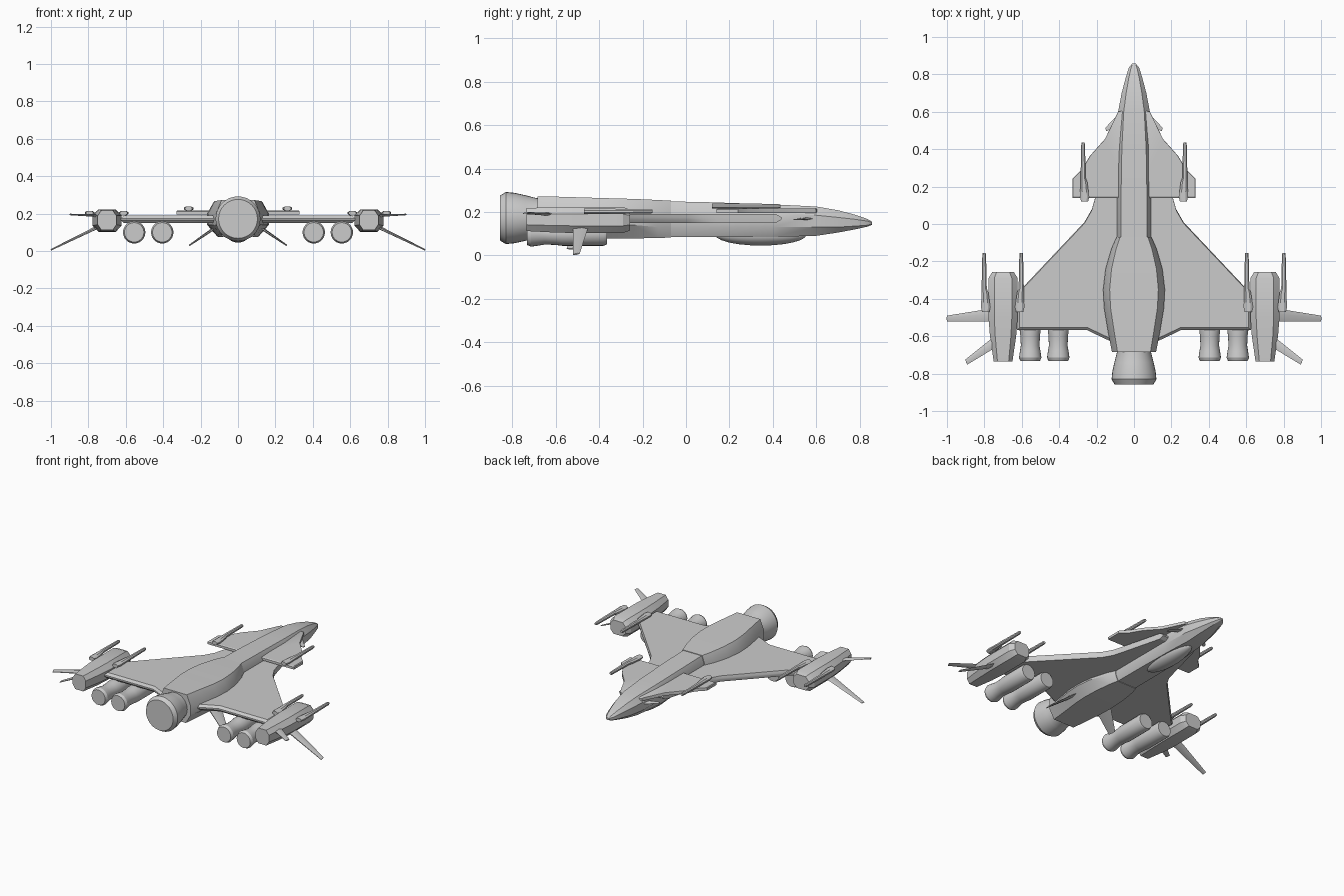
import bpy, bmesh, math
from mathutils import Vector


def loft(name, rings, mirror=False, angle=30):
    """Skin a list of equal-length rings, cap both ends, optionally mirror in x."""
    bm = bmesh.new()
    vs = [[bm.verts.new(p) for p in r] for r in rings]
    n = len(vs[0])
    for a, b in zip(vs, vs[1:]):
        for i in range(n):
            j = (i + 1) % n
            bm.faces.new((a[i], a[j], b[j], b[i]))
    bm.faces.new(vs[0])
    bm.faces.new(vs[-1])
    bmesh.ops.recalc_face_normals(bm, faces=bm.faces)
    me = bpy.data.meshes.new(name)
    bm.to_mesh(me)
    bm.free()
    ob = bpy.data.objects.new(name, me)
    bpy.context.collection.objects.link(ob)
    if mirror:
        ob.modifiers.new("mirror", 'MIRROR').merge_threshold = 0.00001
    bpy.ops.object.select_all(action='DESELECT')
    ob.select_set(True)
    bpy.context.view_layer.objects.active = ob
    bpy.ops.object.shade_smooth_by_angle(angle=math.radians(angle))
    return ob


def body_ring(y, top, side, bot, zt, zu, zl, zb):
    """Eight-sided hull section."""
    half = [(bot, zb), (side, zl), (side, zu), (top, zt)]
    return [(x, y, z) for x, z in half] + [(-x, y, z) for x, z in reversed(half)]


def tube(name, x, z, profile, sides=24, mirror=False):
    """Turned shape along y from (y, radius) pairs."""
    rings = [[(x + r * math.cos(2 * math.pi * i / sides), y,
               z + r * math.sin(2 * math.pi * i / sides)) for i in range(sides)]
             for y, r in profile]
    return loft(name, rings, mirror)


def fin(name, rf, rb, tf, tb, thick, tip_thick):
    """Tapered blade with root and tip edges, mirrored."""
    rf, rb, tf, tb = map(Vector, (rf, rb, tf, tb))
    n = (tf - rf).cross(rb - rf).normalized()
    rings = []
    for f, b, t in ((rf, rb, thick), (tf, tb, tip_thick)):
        m = f.lerp(b, 0.4)
        rings.append([f, m + n * t, b + n * t * 0.4, b - n * t * 0.4, m - n * t])
    return loft(name, rings, True)


def plate(name, outline, layers):
    """Flat plan shape with bevelled rims; layers are (z, inset)."""
    c = sum((Vector(p) for p in outline), Vector((0, 0))) / len(outline)
    rings = []
    for z, s in layers:
        rings.append([(x if x < 0.07 else x + (c.x - x) * s, y + (c.y - y) * s, z)
                      for x, y in outline])
    return loft(name, rings, True)


# Forward hull and nose
loft("forward_hull", [body_ring(*s) for s in (
    (-0.15, 0.07, 0.09, 0.07, 0.25, 0.20, 0.13, 0.085),
    (0.10, 0.07, 0.09, 0.07, 0.245, 0.20, 0.13, 0.085),
    (0.40, 0.065, 0.09, 0.065, 0.235, 0.20, 0.13, 0.085),
    (0.60, 0.055, 0.085, 0.05, 0.225, 0.185, 0.13, 0.09),
    (0.70, 0.042, 0.066, 0.04, 0.208, 0.175, 0.13, 0.105),
    (0.78, 0.028, 0.045, 0.026, 0.187, 0.166, 0.135, 0.12),
    (0.835, 0.016, 0.028, 0.015, 0.168, 0.158, 0.139, 0.132),
    (0.857, 0.006, 0.01, 0.006, 0.155, 0.152, 0.145, 0.141))])

# Wider rear hull
loft("rear_hull", [body_ring(*s) for s in (
    (-0.07, 0.075, 0.093, 0.075, 0.252, 0.20, 0.13, 0.082),
    (-0.13, 0.095, 0.12, 0.09, 0.255, 0.20, 0.13, 0.08),
    (-0.24, 0.12, 0.152, 0.105, 0.26, 0.20, 0.14, 0.078),
    (-0.35, 0.13, 0.165, 0.11, 0.263, 0.20, 0.14, 0.077),
    (-0.45, 0.125, 0.16, 0.105, 0.266, 0.20, 0.14, 0.076),
    (-0.58, 0.105, 0.138, 0.09, 0.27, 0.20, 0.14, 0.075),
    (-0.685, 0.088, 0.118, 0.08, 0.272, 0.20, 0.14, 0.075))])

# Belly pod, a smooth long bulge
bpy.ops.mesh.primitive_uv_sphere_add(segments=24, ring_count=12, location=(0, 0.345, 0.095))
pod = bpy.context.object
pod.name = "belly_pod"
pod.scale = (0.062, 0.21, 0.05)
bpy.ops.object.shade_smooth()

# Main engine nozzle
tube("main_engine", 0, 0.172, [(-0.66, 0.09), (-0.69, 0.092), (-0.74, 0.105),
     (-0.79, 0.116), (-0.83, 0.12), (-0.857, 0.104)], 32)

# Main wings and forward wings
plate("main_wing", [(0, 0.44), (0.13, 0.44), (0.205, 0.15), (0.225, 0.08), (0.265, 0.01),
      (0.60, -0.345), (0.625, -0.37), (0.625, -0.568), (0.25, -0.568), (0.13, -0.625), (0, -0.625)],
      [(0.15, 0.04), (0.165, 0.0), (0.175, 0.0), (0.19, 0.04)])
plate("forward_wing", [(0, 0.62), (0.085, 0.60), (0.155, 0.455), (0.235, 0.365),
      (0.28, 0.29), (0.33, 0.24), (0.33, 0.14), (0, 0.14)],
      [(0.196, 0.0), (0.212, 0.0), (0.216, 0.03)])

# Wing-tip nacelles, eight-sided with tapered tail
def nacelle_ring(y, w, zt, zb):
    k = 0.6
    c, zc, h = 0.7, (zt + zb) / 2, (zt - zb) / 2
    pts = [(k, -1), (1, -0.45), (1, 0.45), (k, 1), (-k, 1), (-1, 0.45), (-1, -0.45), (-k, -1)]
    return [(c + a * w, y, zc + b * h) for a, b in pts]

loft("nacelle", [nacelle_ring(*s) for s in (
    (-0.257, 0.058, 0.21, 0.115), (-0.29, 0.078, 0.223, 0.103), (-0.50, 0.078, 0.223, 0.103),
    (-0.60, 0.07, 0.222, 0.105), (-0.735, 0.05, 0.218, 0.112))], True)

# Guns: two per nacelle, one per forward wing
def gun(name, x, tip, z, inward):
    prof = [(0, 0.008, 0), (-0.01, 0.01, 0), (-0.19, 0.014, 0), (-0.21, 0.018, 0.004),
            (-0.29, 0.025, 0.008), (-0.315, 0.019, 0.008)]
    rings = []
    for dy, w, off in prof:
        cx, h = x + inward * off, min(w, 0.012)
        pts = [(0.5, -1), (1, -0.4), (1, 0.4), (0.5, 1), (-0.5, 1), (-1, 0.4), (-1, -0.4), (-0.5, -1)]
        rings.append([(cx + a * w, tip + dy, z + b * h) for a, b in pts])
    loft(name, rings, True)

gun("inner_gun", 0.603, -0.155, 0.203, 1)
gun("outer_gun", 0.801, -0.155, 0.203, -1)
gun("forward_gun", 0.272, 0.435, 0.227, -1)

# Underwing engines with flared nozzles
for i, x in enumerate((0.405, 0.555)):
    tube(f"wing_engine_{i + 1}", x, 0.1, [(-0.365, 0.05), (-0.38, 0.056), (-0.57, 0.056),
         (-0.60, 0.052), (-0.65, 0.05), (-0.68, 0.055), (-0.715, 0.06), (-0.733, 0.052)], 24, True)

# Fins
fin("lower_tip_fin", (0.75, -0.45, 0.13), (0.75, -0.52, 0.125),
    (1.0, -0.49, 0.008), (1.0, -0.52, 0.004), 0.009, 0.004)
fin("rear_tip_fin", (0.74, -0.595, 0.19), (0.74, -0.66, 0.188),
    (0.902, -0.725, 0.197), (0.892, -0.752, 0.193), 0.008, 0.004)
fin("belly_fin", (0.10, -0.36, 0.14), (0.10, -0.50, 0.14),
    (0.262, -0.495, 0.03), (0.258, -0.55, 0.03), 0.009, 0.004)
fin("nose_fin", (0.07, 0.60, 0.17), (0.07, 0.535, 0.17),
    (0.153, 0.515, 0.165), (0.148, 0.495, 0.165), 0.006, 0.003)
